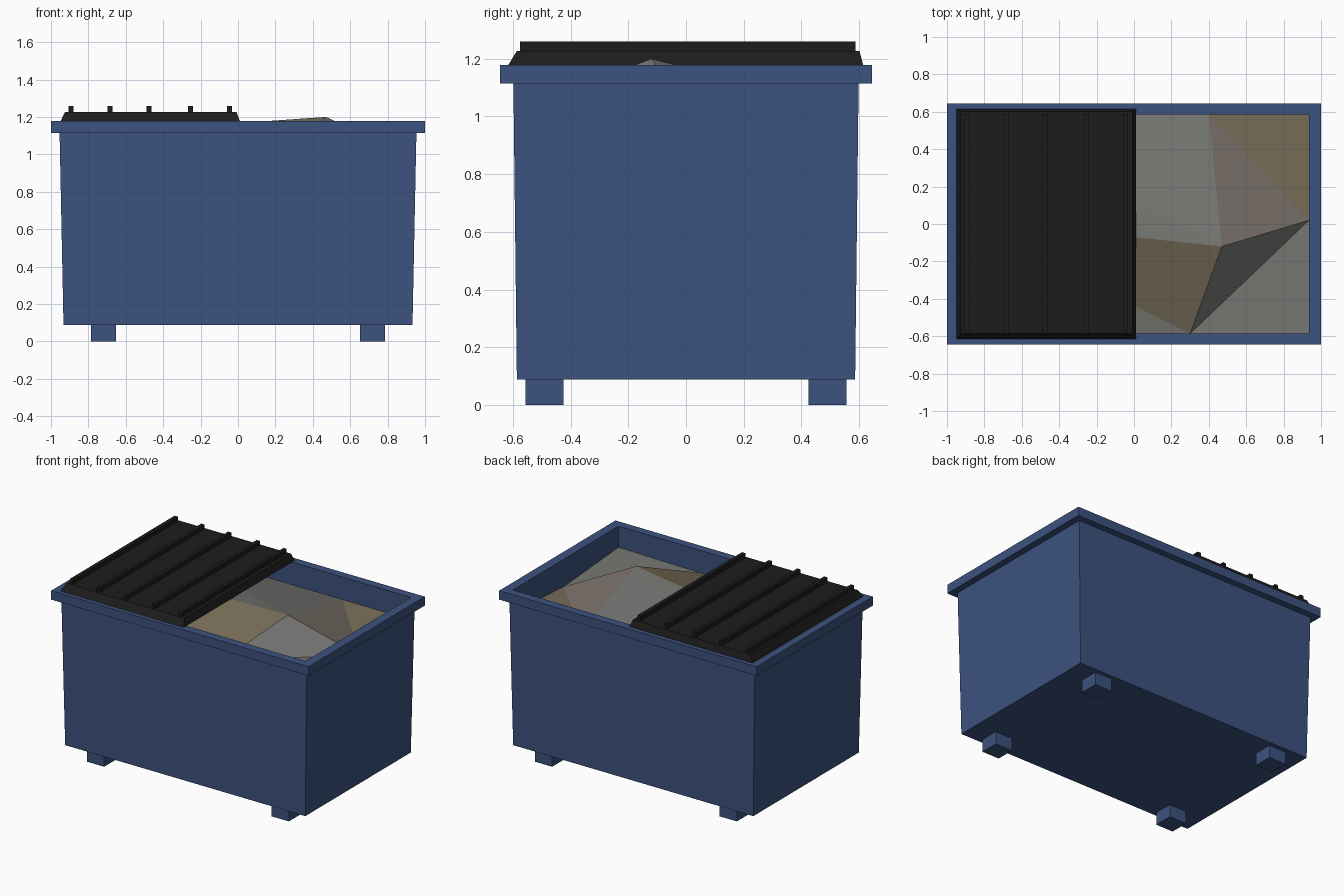
import bpy, bmesh

if "Cube" in bpy.data.objects:
    bpy.data.objects.remove(bpy.data.objects["Cube"])


def material(name, rgb):
    m = bpy.data.materials.new(name)
    m.diffuse_color = (*rgb, 1)
    m.use_nodes = True
    m.node_tree.nodes["Principled BSDF"].inputs["Base Color"].default_value = m.diffuse_color
    return m


BLUE = material("blue_paint", (0.045, 0.085, 0.21))
BLACK = material("black_plastic", (0.012, 0.012, 0.012))
GREY = material("grey_rubbish", (0.17, 0.17, 0.16))
BROWN = material("brown_rubbish", (0.19, 0.155, 0.10))
TAN = material("tan_rubbish", (0.19, 0.16, 0.14))


def make_object(name, bm, *mats):
    mesh = bpy.data.meshes.new(name)
    bm.to_mesh(mesh)
    bm.free()
    for m in mats:
        mesh.materials.append(m)
    obj = bpy.data.objects.new(name, mesh)
    bpy.context.collection.objects.link(obj)
    return obj


def loft(name, rings, mat, cap_end=True):
    """Skin rectangular rings given as (x0, x1, y0, y1, z)."""
    bm = bmesh.new()
    loops = [[bm.verts.new(p) for p in
              ((x0, y0, z), (x1, y0, z), (x1, y1, z), (x0, y1, z))]
             for x0, x1, y0, y1, z in rings]
    for a, b in zip(loops, loops[1:]):
        for i in range(4):
            j = (i + 1) % 4
            bm.faces.new((a[i], a[j], b[j], b[i]))
    bm.faces.new(loops[0][::-1])
    if cap_end:
        bm.faces.new(loops[-1])
    return make_object(name, bm, mat)


def box(name, x0, x1, y0, y1, z0, z1, mat):
    return loft(name, [(x0, x1, y0, y1, z0), (x0, x1, y0, y1, z1)], mat)


# Tapered bin with overhanging rim and inner walls running below the rubbish
profile = [(0.933, 0.586, 0.088), (0.954, 0.598, 1.115), (1.0, 0.645, 1.115),
           (1.0, 0.645, 1.178), (0.935, 0.586, 1.178), (0.935, 0.586, 0.95)]
loft("bin_body", [(-x, x, -y, y, z) for x, y, z in profile], BLUE, cap_end=False)

# Four feet
for sx, side in ((-1, "left"), (1, "right")):
    for sy, end in ((-1, "front"), (1, "back")):
        cx, cy = 0.718 * sx, 0.49 * sy
        box(f"{end}_{side}_foot", cx - 0.067, cx + 0.067,
            cy - 0.066, cy + 0.066, 0, 0.088, BLUE)

# Closed left lid with bevelled edges, and its ribs
loft("lid", [(-0.948, 0.01, -0.616, 0.614, 1.178),
             (-0.925, -0.008, -0.586, 0.601, 1.227)], BLACK)
for i, x in enumerate((-0.892, -0.684, -0.475, -0.254, -0.046)):
    box(f"lid_rib_{i + 1}", x - 0.013, x + 0.013, -0.575, 0.588, 1.22, 1.259, BLACK)

# Faceted heap of rubbish: one peak inside an irregular border
bm = bmesh.new()
points = {
    "peak": (0.47, -0.12, 1.2),
    "north": (0.4, 0.586, 1.02), "south": (0.3, -0.586, 1.02),
    "east": (0.935, 0.02, 0.985), "west": (-0.935, 0.03, 1.10),
    "ne": (0.935, 0.586, 1.02), "nw": (-0.935, 0.586, 1.02),
    "se": (0.935, -0.586, 1.03), "sw": (-0.935, -0.586, 1.02)}
v = {k: bm.verts.new(p) for k, p in points.items()}
for names, slot in (("peak east north", 2), ("peak north nw", 0),
                    ("peak nw west", 0), ("peak west south", 1),
                    ("peak south east", 0), ("east ne north", 1),
                    ("south se east", 0), ("west sw south", 0)):
    bm.faces.new([v[n] for n in names.split()]).material_index = slot
make_object("rubbish_heap", bm, GREY, BROWN, TAN)
